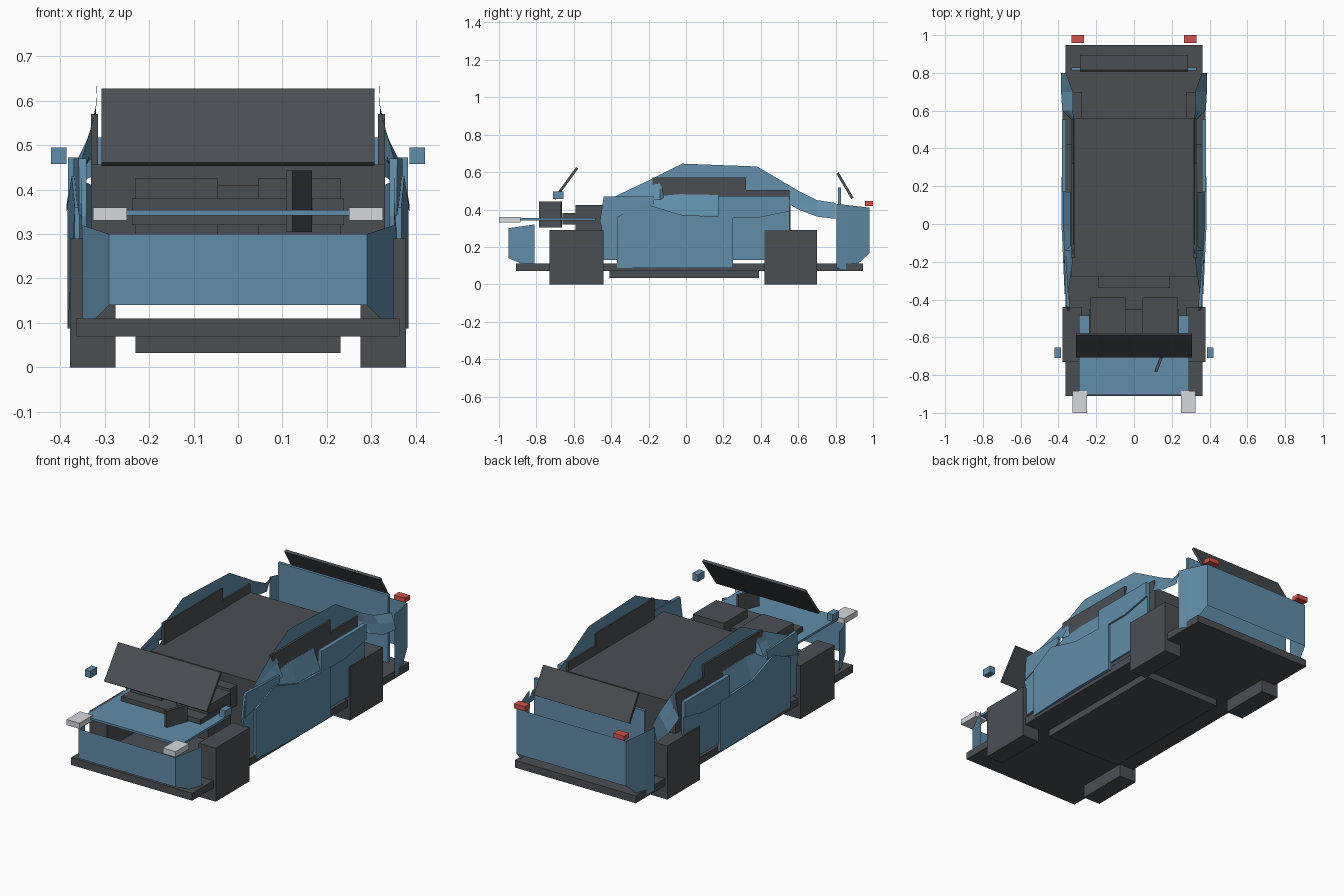
import bpy, bmesh
from mathutils import Matrix, Euler, Vector

if "Cube" in bpy.data.objects:
    bpy.data.objects.remove(bpy.data.objects["Cube"], do_unlink=True)


def material(name, rgb):
    m = bpy.data.materials.new(name)
    m.use_nodes = True
    m.diffuse_color = (*rgb, 1)
    m.node_tree.nodes["Principled BSDF"].inputs["Base Color"].default_value = (*rgb, 1)
    return m


BLUE = material("body_blue", (0.12, 0.27, 0.4))
DARK = material("dark_grey", (0.07, 0.077, 0.086))
LIGHT = material("light_grey", (0.66, 0.68, 0.72))
RED = material("lamp_red", (0.64, 0.085, 0.065))


def finish(name, bm, mat):
    bmesh.ops.recalc_face_normals(bm, faces=bm.faces)
    mesh = bpy.data.meshes.new(name)
    bm.to_mesh(mesh)
    bm.free()
    mesh.materials.append(mat)
    ob = bpy.data.objects.new(name, mesh)
    bpy.context.collection.objects.link(ob)


def block(name, mat, centre, size, rot=(0, 0, 0)):
    bm = bmesh.new()
    m = Matrix.Translation(centre) @ Euler(rot).to_matrix().to_4x4() @ Matrix.Diagonal((*size, 1))
    bmesh.ops.create_cube(bm, size=1, matrix=m)
    finish(name, bm, mat)


def box(name, mat, x, y, z):
    lo, hi = Vector((x[0], y[0], z[0])), Vector((x[1], y[1], z[1]))
    block(name, mat, (lo + hi) / 2, hi - lo)


def pair(name, mat, x, y, z):
    box("left_" + name, mat, x, y, z)
    box("right_" + name, mat, (-x[1], -x[0]), y, z)


def sheet(name, mat, columns):
    """Skin a sheet over equal columns of points."""
    bm = bmesh.new()
    grid = [[bm.verts.new(p) for p in col] for col in columns]
    for a, b in zip(grid, grid[1:]):
        for i in range(len(a) - 1):
            bm.faces.new((a[i], b[i], b[i + 1], a[i + 1]))
    finish(name, bm, mat)


def side_sheet(name, mat, stations):
    """Mirrored sheet from stations of y, then (z, x) points."""
    for side, s in (("left_", 1), ("right_", -1)):
        sheet(side + name, mat, [[(s * x, y, z) for z, x in pts] for y, *pts in stations])


def side_panel(name, mat, outline, inner, outer):
    """Extrude a side outline (y, z) into a thin slab on both sides, tapering in at the front."""
    for side, s in (("left_", 1), ("right_", -1)):
        bm = bmesh.new()
        face = bm.faces.new([bm.verts.new((s * (inner - 0.045 * max(0, -0.02 - y)), y, z))
                             for y, z in outline])
        ext = bmesh.ops.extrude_face_region(bm, geom=[face])["geom"]
        moved = [v for v in ext if isinstance(v, bmesh.types.BMVert)]
        bmesh.ops.translate(bm, verts=moved, vec=(s * (outer - inner), 0, 0))
        finish(side + name, bm, mat)


# Chassis and wheels
box("floor_plate", DARK, (-0.363, 0.363), (-0.91, 0.947), (0.07, 0.11))
box("under_tray", DARK, (-0.23, 0.23), (-0.41, 0.39), (0.033, 0.07))
pair("front_wheel", DARK, (0.275, 0.378), (-0.73, -0.44), (0, 0.29))
pair("rear_wheel", DARK, (0.275, 0.378), (0.42, 0.70), (0, 0.29))

# Cabin, dash and seats
box("cabin", DARK, (-0.33, 0.33), (-0.28, 0.56), (0.14, 0.456))
box("cabin_ledge", DARK, (-0.19, 0.19), (-0.34, -0.28), (0.30, 0.41))
box("dashboard", DARK, (-0.238, 0.238), (-0.66, -0.45), (0.32, 0.38))
pair("seat", DARK, (0.045, 0.232), (-0.59, -0.39), (0.24, 0.425))
block("steering_plate", DARK, (0.137, -0.725, 0.374), (0.016, 0.125, 0.138), (0, 0, -0.36))

# Bonnet and bumpers, the bumpers given as half columns: x, y, top, bottom
box("bonnet", BLUE, (-0.29, 0.29), (-0.905, -0.485), (0.342, 0.354))
front = [(0.35, -0.81, 0.32, 0.11), (0.32, -0.88, 0.31, 0.11), (0.29, -0.95, 0.30, 0.14)]
rear = [(0.375, 0.805, 0.43, 0.085), (0.362, 0.86, 0.424, 0.08),
        (0.345, 0.92, 0.417, 0.11), (0.328, 0.98, 0.41, 0.165)]
for name, half in (("front_bumper", front), ("rear_bumper", rear)):
    full = half + [(-x, y, t, b) for x, y, t, b in reversed(half)]
    sheet(name, BLUE, [((x, y, t), (x, y, b)) for x, y, t, b in full])
box("rear_bulkhead", BLUE, (-0.33, 0.33), (0.812, 0.828), (0.15, 0.517))

# Glass panels
block("windscreen", DARK, (0, -0.642, 0.54), (0.614, 0.014, 0.205), (-0.63, 0, 0))
block("rear_window", DARK, (0, 0.85, 0.527), (0.57, 0.014, 0.157), (0.53, 0, 0))
pair("front_side_window", DARK, (0.315, 0.331), (-0.18, 0.32), (0.44, 0.57))
pair("rear_side_window", DARK, (0.315, 0.331), (0.32, 0.555), (0.44, 0.503))

# Roof rails flowing into the rear quarters
side_sheet("roof_rail", BLUE, [
    (-0.38, (0.47, 0.35), (0.46, 0.353), (0.45, 0.355)),
    (-0.20, (0.555, 0.325), (0.51, 0.34), (0.45, 0.37)),
    (-0.14, (0.585, 0.32), (0.51, 0.338), (0.45, 0.368)),
    (-0.11, (0.60, 0.319), (0.52, 0.322), (0.47, 0.325)),
    (-0.02, (0.645, 0.317), (0.55, 0.32), (0.47, 0.325)),
    (0.38, (0.63, 0.317), (0.52, 0.322), (0.47, 0.325)),
    (0.55, (0.53, 0.321), (0.48, 0.324), (0.43, 0.328)),
    (0.60, (0.50, 0.322), (0.45, 0.345), (0.40, 0.38)),
    (0.70, (0.45, 0.324), (0.41, 0.358), (0.362, 0.386)),
    (0.80, (0.435, 0.36), (0.39, 0.376), (0.35, 0.386))])

# Body sides with the recessed, inward sloping door top
side_panel("body_side", BLUE, [(-0.44, 0.13), (-0.02, 0.13), (0.553, 0.13), (0.553, 0.47),
                               (0.17, 0.47), (0.17, 0.37), (-0.02, 0.37), (-0.17, 0.42),
                               (-0.17, 0.47), (-0.44, 0.47), (-0.46, 0.34), (-0.44, 0.24)],
           0.36, 0.372)
side_sheet("door_top", BLUE, [(-0.17, (0.47, 0.335), (0.42, 0.366)),
                              (-0.03, (0.482, 0.335), (0.37, 0.374)),
                              (0.17, (0.478, 0.335), (0.37, 0.374))])
side_panel("front_door", BLUE, [(-0.37, 0.088), (-0.02, 0.088), (0.25, 0.088), (0.25, 0.36),
                                (-0.02, 0.37), (-0.22, 0.43), (-0.37, 0.36)], 0.366, 0.383)
side_panel("front_shoulder", BLUE, [(-0.45, 0.34), (-0.17, 0.43), (-0.17, 0.47), (-0.44, 0.47)],
           0.36, 0.377)
side_panel("rear_shoulder", BLUE, [(0.17, 0.355), (0.38, 0.355), (0.553, 0.39),
                                   (0.553, 0.472), (0.17, 0.472)], 0.36, 0.382)

# Mirrors and lamps
pair("mirror", BLUE, (0.386, 0.42), (-0.71, -0.655), (0.457, 0.495))
pair("headlamp", LIGHT, (0.25, 0.326), (-1.0, -0.885), (0.33, 0.36))
pair("tail_lamp", RED, (0.265, 0.33), (0.957, 1.0), (0.42, 0.445))
